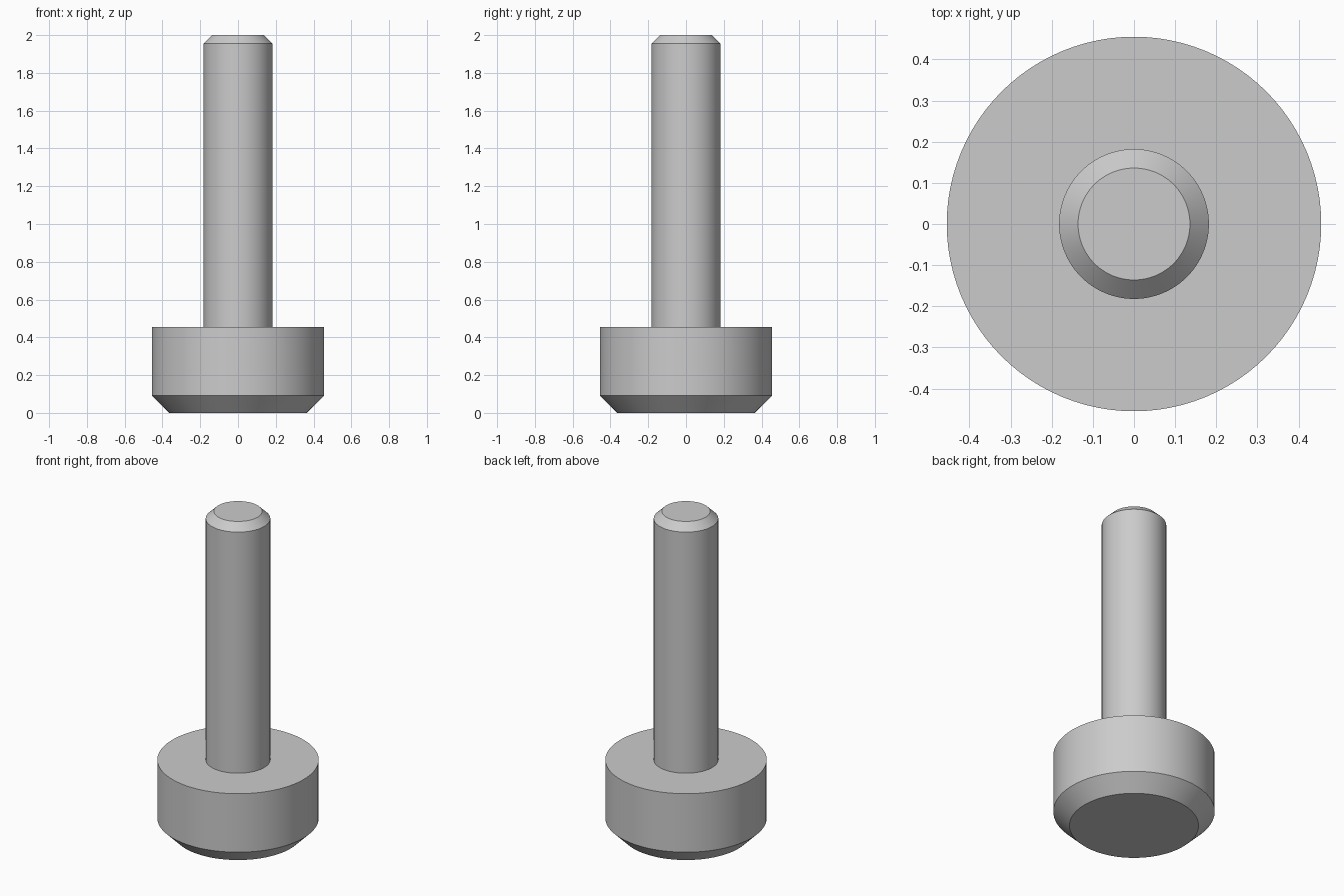
import bpy
import math

cube = bpy.data.objects.get("Cube")
if cube:
    bpy.data.objects.remove(cube, do_unlink=True)

SIDES = 96

# Plain grey metal
grey = bpy.data.materials.new("light_grey")
grey.use_nodes = True
colour = (0.6, 0.6, 0.6, 1)
grey.diffuse_color = colour
grey.node_tree.nodes["Principled BSDF"].inputs["Base Color"].default_value = colour


def turned_part(name, profile):
    """Closed solid turned around z from (radius, height) points, bottom to top."""
    verts, faces = [], []
    for radius, z in profile:
        for i in range(SIDES):
            a = math.tau * i / SIDES
            verts.append((radius * math.cos(a), radius * math.sin(a), z))
    for ring in range(len(profile) - 1):
        low, high = ring * SIDES, (ring + 1) * SIDES
        for i in range(SIDES):
            j = (i + 1) % SIDES
            faces.append((low + i, low + j, high + j, high + i))
    faces.append(tuple(reversed(range(SIDES))))
    faces.append(tuple(range(len(verts) - SIDES, len(verts))))

    mesh = bpy.data.meshes.new(name)
    mesh.from_pydata(verts, [], faces)
    mesh.materials.append(grey)
    obj = bpy.data.objects.new(name, mesh)
    bpy.context.collection.objects.link(obj)
    bpy.ops.object.select_all(action="DESELECT")
    obj.select_set(True)
    bpy.context.view_layer.objects.active = obj
    bpy.ops.object.shade_smooth_by_angle(angle=math.radians(30))
    return obj


# Wide head, chamfered underneath
HEAD_TOP = 0.455
turned_part("head", [(0.364, 0), (0.455, 0.091), (0.455, HEAD_TOP)])

# Shaft, chamfered at the tip
turned_part("shaft", [(0.182, HEAD_TOP), (0.182, 1.955), (0.136, 2)])
